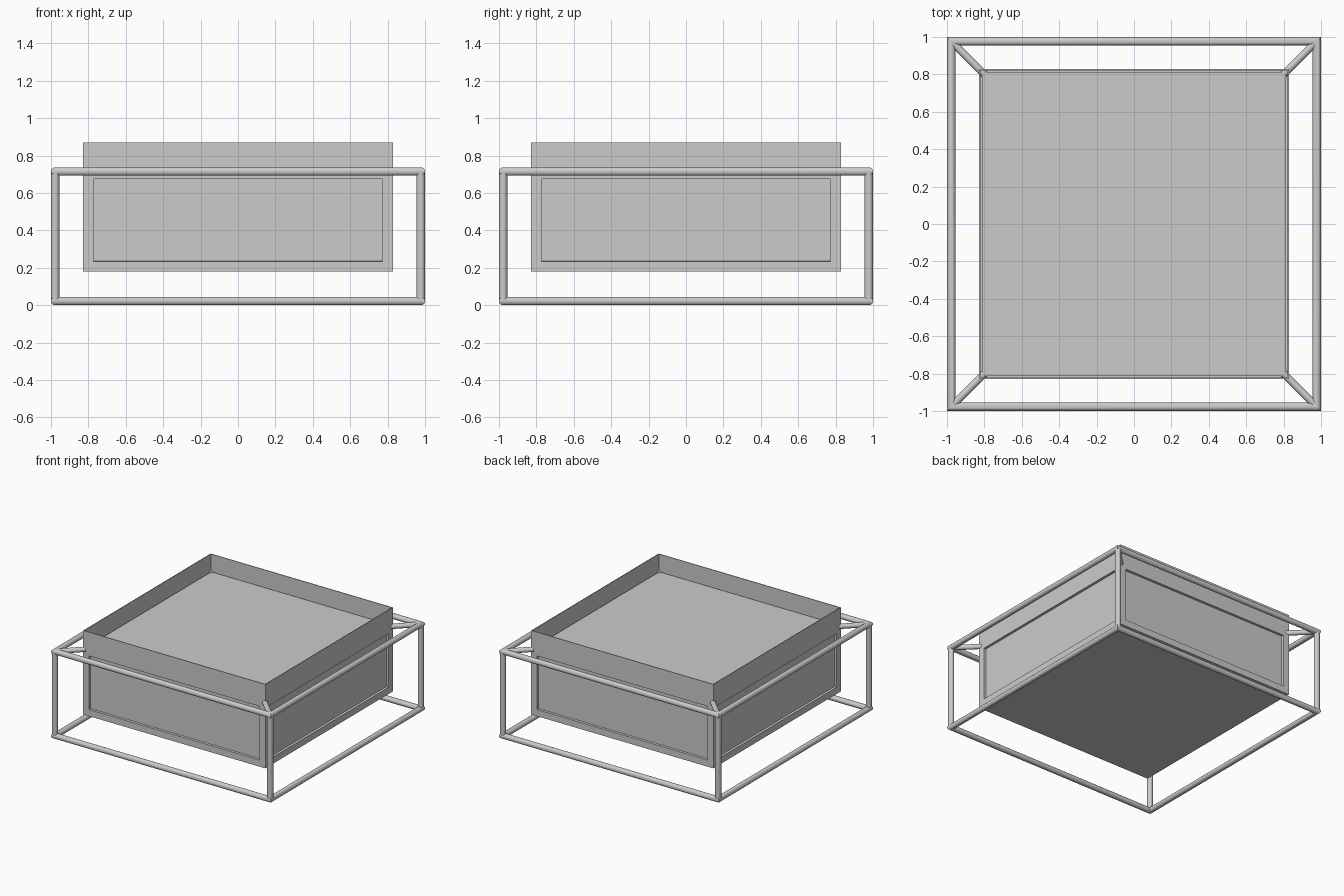
import bpy, bmesh, math
from mathutils import Vector

if "Cube" in bpy.data.objects:
    bpy.data.objects.remove(bpy.data.objects["Cube"])

grey = bpy.data.materials.new("plain grey")
grey.use_nodes = True
grey.diffuse_color = (0.6, 0.6, 0.6, 1)
grey.node_tree.nodes["Principled BSDF"].inputs["Base Color"].default_value = (0.6, 0.6, 0.6, 1)

CORNERS = [(-1, -1), (1, -1), (1, 1), (-1, 1)]
HALF = 0.828      # half width of the box
TUBE = 0.0225     # radius of the frame tubes
LOW, HIGH = TUBE, 0.737 - TUBE
REACH = 1 - TUBE  # centre line of the frame


def finish(bm, name, smooth=False):
    bmesh.ops.recalc_face_normals(bm, faces=bm.faces)
    mesh = bpy.data.meshes.new(name)
    bm.to_mesh(mesh)
    bm.free()
    mesh.materials.append(grey)
    obj = bpy.data.objects.new(name, mesh)
    bpy.context.collection.objects.link(obj)
    if smooth:
        bpy.ops.object.select_all(action='DESELECT')
        obj.select_set(True)
        bpy.context.view_layer.objects.active = obj
        bpy.ops.object.shade_smooth_by_angle(angle=math.radians(35))
    return obj


def square_sweep(profile, closed=False):
    """Carry a (half width, height) profile around a square with mitred corners."""
    bm = bmesh.new()
    rings = [[bm.verts.new((sx * h, sy * h, z)) for sx, sy in CORNERS] for h, z in profile]
    pairs = list(zip(rings, rings[1:]))
    if closed:
        pairs.append((rings[-1], rings[0]))
    for a, b in pairs:
        for i in range(4):
            j = (i + 1) % 4
            bm.faces.new((a[i], a[j], b[j], b[i]))
    return bm, rings


def tube(name, start, end, radius):
    start, end = Vector(start), Vector(end)
    axis = end - start
    bm = bmesh.new()
    bmesh.ops.create_cone(bm, cap_ends=True, segments=20, radius1=radius,
                          radius2=radius, depth=axis.length)
    turn = axis.to_track_quat('Z', 'Y').to_matrix().to_4x4()
    bmesh.ops.transform(bm, matrix=turn, verts=bm.verts)
    bmesh.ops.translate(bm, vec=(start + end) / 2, verts=bm.verts)
    return finish(bm, name, True)


# Box: outer walls, thin upstanding rim, tray floor and underside
bm, rings = square_sweep([(HALF, 0.18), (HALF, 0.73), (HALF, 0.87),
                          (0.822, 0.87), (0.822, 0.715), (0.812, 0.715), (0.812, 0.73)])
bm.faces.new(rings[0])
bm.faces.new(rings[-1])
bmesh.ops.recalc_face_normals(bm, faces=bm.faces)

# Recessed panel on each of the four sides
for face in [f for f in bm.faces if abs(f.normal.z) < 0.1
             and abs(f.calc_center_median().z - 0.455) < 0.01]:
    bmesh.ops.inset_region(bm, faces=[face], thickness=0.077)
    bmesh.ops.inset_region(bm, faces=[face], thickness=0.001, depth=-0.02)
finish(bm, "box")

# Upper and lower frame rings
for name, z in (("lower_frame", LOW), ("upper_frame", HIGH)):
    section = []
    for k in range(20):
        a = math.tau * k / 20
        section.append((REACH + TUBE * math.cos(a), z + TUBE * math.sin(a)))
    bm, _ = square_sweep(section, closed=True)
    finish(bm, name, True)

# Corner posts and the braces that carry the box
for (sx, sy), where in zip(CORNERS, ("front_right", "front_left", "back_left", "back_right")):
    tube(where + "_post", (sx * REACH, sy * REACH, LOW), (sx * REACH, sy * REACH, HIGH), TUBE)
    tube(where + "_brace", (sx * REACH, sy * REACH, HIGH), (sx * 0.80, sy * 0.80, HIGH), 0.02)
